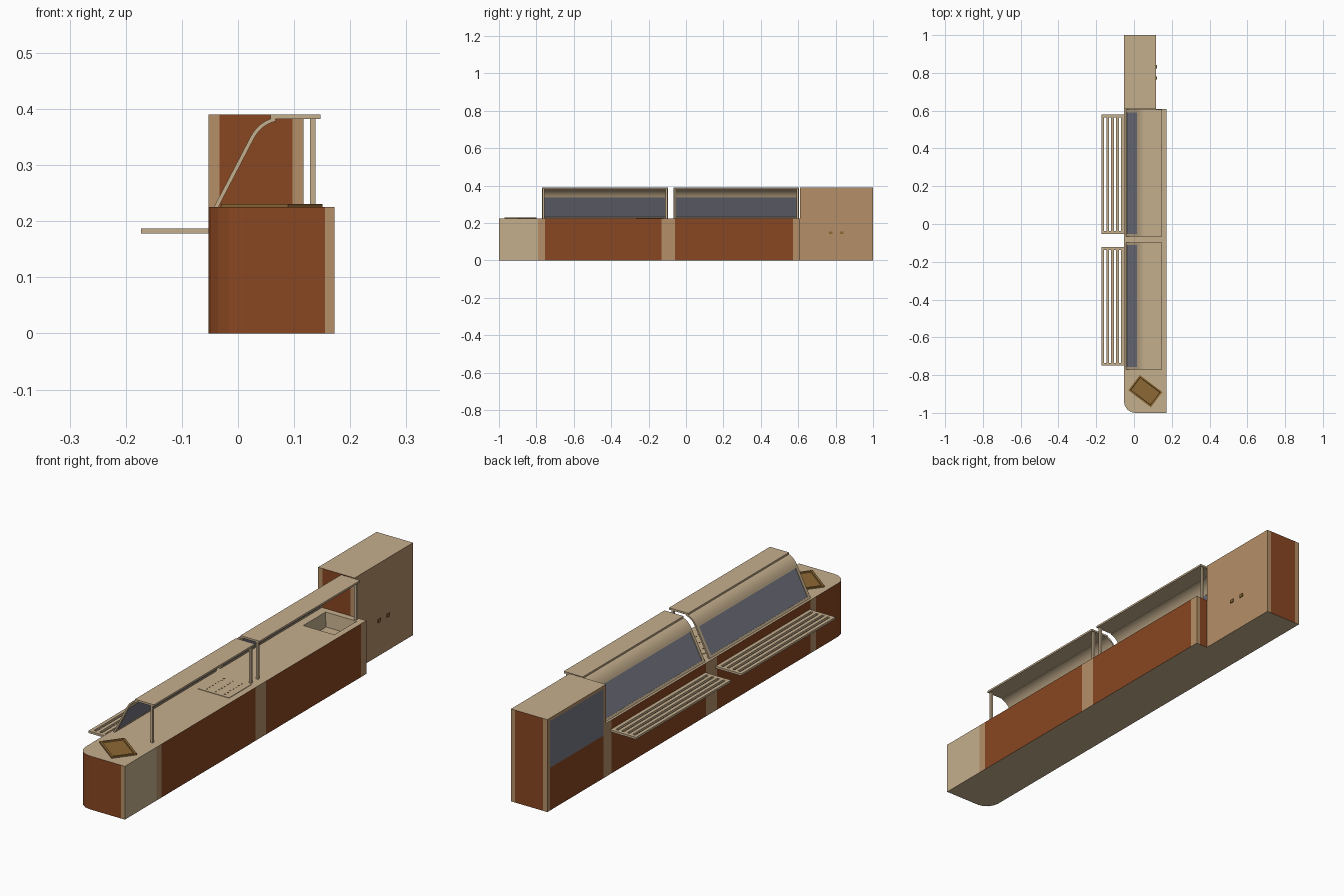
import bpy, bmesh, math
from mathutils import Vector, Matrix

if "Cube" in bpy.data.objects:
    bpy.data.objects.remove(bpy.data.objects["Cube"])

# ---- colours
COLOURS = {
    "cream": (0.56, 0.43, 0.27), "tan": (0.46, 0.28, 0.14),
    "brown": (0.25, 0.062, 0.016), "glass_grey": (0.19, 0.19, 0.24),
    "gold": (0.27, 0.14, 0.035), "dark_brown": (0.08, 0.05, 0.025),
}
NAMES = list(COLOURS)
MATS = []
for n, c in COLOURS.items():
    m = bpy.data.materials.new(n)
    m.diffuse_color = (*c, 1)
    m.use_nodes = True
    m.node_tree.nodes["Principled BSDF"].inputs["Base Color"].default_value = m.diffuse_color
    MATS.append(m)


def finish(name, bm, rule):
    """Turn a bmesh into an object; rule is a colour name or f(centre, normal)."""
    bmesh.ops.recalc_face_normals(bm, faces=bm.faces)
    me = bpy.data.meshes.new(name)
    for m in MATS:
        me.materials.append(m)
    for f in bm.faces:
        col = rule if isinstance(rule, str) else rule(f.calc_center_median(), f.normal)
        f.material_index = NAMES.index(col)
    bm.to_mesh(me)
    bm.free()
    ob = bpy.data.objects.new(name, me)
    bpy.context.collection.objects.link(ob)
    return ob


def box_bm(x, y, z, bm=None):
    bm = bm or bmesh.new()
    size = Vector((x[1] - x[0], y[1] - y[0], z[1] - z[0]))
    mid = Vector((x[0] + x[1], y[0] + y[1], z[0] + z[1])) / 2
    bmesh.ops.create_cube(bm, size=1, matrix=Matrix.Translation(mid) @ Matrix.Diagonal((*size, 1)))
    return bm


def box(name, x, y, z, rule):
    return finish(name, box_bm(x, y, z), rule)


def prism_bm(pts, axis, lo, hi):
    """Extrude a 2D outline along y (points are x, z) or z (points are x, y)."""
    bm = bmesh.new()
    put = (lambda p, h: (p[0], h, p[1])) if axis == "y" else (lambda p, h: (p[0], p[1], h))
    a = [bm.verts.new(put(p, lo)) for p in pts]
    b = [bm.verts.new(put(p, hi)) for p in pts]
    bm.faces.new(a)
    bm.faces.new(b)
    for i in range(len(pts)):
        j = (i + 1) % len(pts)
        bm.faces.new((a[i], a[j], b[j], b[i]))
    bmesh.ops.recalc_face_normals(bm, faces=bm.faces)
    return bm


def cut(bm, axis, values):
    """Slice the mesh at coordinates along one axis."""
    no = Vector((0, 0, 0))
    no[axis] = 1
    for v in values:
        bmesh.ops.bisect_plane(bm, geom=bm.verts[:] + bm.edges[:] + bm.faces[:],
                               plane_co=no * v, plane_no=no)


XL, XR, TOP = -0.053, 0.172, 0.225
GUARDS = [(-0.77, -0.097), (-0.067, 0.605)]

# ---- serving counter with sunken food pans
bm = box_bm((XL, XR), (-0.79, 0.61), (0, TOP))
cut(bm, 0, (0.0, 0.145, 0.155))
cut(bm, 1, (-0.755, -0.13, -0.058, 0.573))
bays = []
for y0, y1 in GUARDS:
    step = (y1 - y0 - 0.03) / 4
    for i in range(4):
        a = y0 + 0.015 + i * step
        bays.append((a + 0.006, a + step - 0.006))
cut(bm, 1, [v for b in bays for v in b])
bmesh.ops.recalc_face_normals(bm, faces=bm.faces)
GRILL = bays[3]
pans = []
for f in bm.faces:
    c = f.calc_center_median()
    if f.normal.z > 0.9 and 0 < c.x < 0.145:
        if any(a < c.y < b for a, b in bays if (a, b) != GRILL):
            pans.append(f)
pans = bmesh.ops.dissolve_faces(bm, faces=pans)["region"]
bmesh.ops.inset_individual(bm, faces=pans, thickness=0.006, depth=-0.06)


def counter_rule(c, n):
    if abs(n.x) > 0.9 and (c.x < XL + 0.001 or c.x > XR - 0.001):
        pilaster = c.y < -0.755 or -0.13 < c.y < -0.058 or c.y > 0.573
        return "tan" if pilaster else "brown"
    if n.y > 0.9 and c.y > 0.609:
        return "tan" if c.x > 0.155 else "brown"
    return "cream"


finish("serving_counter", bm, counter_rule)

# ---- perforated drain plate in the last bay of the first run
box("drain_plate", (0.0, 0.145), GRILL, (TOP, TOP + 0.002), "cream")
bm = bmesh.new()
for i in range(3):
    for j in range(7):
        x = 0.03 + i * 0.042
        y = GRILL[0] + 0.018 + j * (GRILL[1] - GRILL[0] - 0.036) / 6
        box_bm((x - 0.003, x + 0.003), (y - 0.003, y + 0.003), (TOP + 0.002, TOP + 0.0026), bm)
finish("drain_holes", bm, "dark_brown")

# ---- end counter with one rounded corner
R = 0.06
arc = [(XL + R - R * math.cos(t), -1 + R - R * math.sin(t))
       for t in (i * math.pi / 8 for i in range(5))]
bm = prism_bm([(XL, -0.79)] + arc + [(XR, -1), (XR, -0.79)], "z", 0, TOP)
cut(bm, 0, (0.155,))


def end_rule(c, n):
    if abs(n.z) > 0.9 or n.x > 0.9:
        return "cream"
    return "tan" if c.x > 0.155 else "brown"


finish("end_counter", bm, end_rule)

# ---- small rotated tray lying on the end counter
bm = bmesh.new()
bmesh.ops.create_cube(bm, size=1, matrix=Matrix.Translation((0.06, -0.885, TOP + 0.003))
                      @ Matrix.Rotation(math.radians(-37), 4, "Z")
                      @ Matrix.Diagonal((0.15, 0.102, 0.006, 1)))
lid = [f for f in bm.faces if f.normal.z > 0.9]
bmesh.ops.inset_individual(bm, faces=lid, thickness=0.012)
bmesh.ops.inset_individual(bm, faces=lid, thickness=0.002, depth=-0.004)
finish("counter_tray", bm, "gold")

# ---- tall cabinet
CX, CH = 0.117, 0.39
bm = box_bm((XL, CX), (0.61, 1.0), (0, CH))
cut(bm, 0, (-0.033, 0.097))
cut(bm, 1, (0.625, 0.982))
cut(bm, 2, (0.18, 0.377))


def cabinet_rule(c, n):
    if abs(n.z) > 0.9:
        return "cream"
    if n.x > 0.9:
        return "tan"
    if n.x < -0.9:
        if not 0.625 < c.y < 0.982 or c.z > 0.377:
            return "tan"
        return "glass_grey" if c.z > 0.18 else "brown"
    return "brown" if -0.033 < c.x < 0.097 else "tan"


finish("tall_cabinet", bm, cabinet_rule)
for i, y in enumerate((0.773, 0.832)):
    box(f"cabinet_knob_{i + 1}", (CX, CX + 0.004), (y - 0.009, y + 0.009), (0.142, 0.156), "gold")

# ---- sneeze guards: leaning glass, curved hood, flat roof and posts
LEAN = Vector((0.067, 0.129)).normalized()
OUT = Vector((-LEAN.y, LEAN.x))
FOOT = Vector((-0.043, TOP))


def slat(s0, s1, d0, d1):
    """Cross-section of a leaning slat from s0 to s1 up the slope."""
    return [FOOT + LEAN * s - OUT * d for s, d in ((s0, d0), (s1, d0), (s1, d1), (s0, d1))]


SLOPE = 0.142                      # length of the straight part
TH = 0.007                         # frame thickness
start, end = FOOT + LEAN * SLOPE, Vector((0.066, 0.385))
ctrl = Vector((0.037, 0.378))
hood_out, hood_in = [], []
for i in range(7):
    t = i / 6
    p = start * (1 - t) ** 2 + ctrl * 2 * t * (1 - t) + end * t * t
    d = ((ctrl - start) * (1 - t) + (end - ctrl) * t).normalized()
    hood_out.append(p)
    hood_in.append(p + Vector((d.y, -d.x)) * TH)

for k, (y0, y1) in enumerate(GUARDS, 1):
    for side, a in (("front", y0), ("back", y1 - 0.014)):
        finish(f"guard_{k}_{side}_frame", prism_bm(slat(0, SLOPE, 0, TH), "y", a, a + 0.014), "cream")
        py = y0 + 0.003 if side == "front" else y1 - 0.013
        box(f"guard_{k}_{side}_post", (0.128, 0.138), (py, py + 0.01), (TOP, 0.383), "cream")
    finish(f"guard_{k}_bottom_frame", prism_bm(slat(0, 0.01, 0, TH), "y", y0 + 0.014, y1 - 0.014), "cream")
    finish(f"guard_{k}_top_frame", prism_bm(slat(0.13, SLOPE, 0, TH), "y", y0 + 0.014, y1 - 0.014), "cream")
    finish(f"guard_{k}_glass", prism_bm(slat(0.008, 0.132, 0.002, 0.005), "y", y0 + 0.012, y1 - 0.012),
           "glass_grey")
    hood = finish(f"guard_{k}_hood", prism_bm(hood_out + hood_in[::-1], "y", y0, y1), "cream")
    bpy.context.view_layer.objects.active = hood
    hood.select_set(True)
    bpy.ops.object.shade_smooth_by_angle(angle=math.radians(35))
    hood.select_set(False)
    box(f"guard_{k}_roof", (0.058, 0.147), (y0, y1), (0.382, 0.39), "cream")

# ---- slatted tray rails on the customer side
for k, (y0, y1) in enumerate(((-0.75, -0.122), (-0.053, 0.58)), 1):
    bm = bmesh.new()
    bar, x0 = 0.015, -0.173
    gap = (XL - x0 - 5 * bar) / 4
    for i in range(5):
        x = x0 + i * (bar + gap)
        box_bm((x, x + bar), (y0, y1), (0.178, 0.187), bm)
        if i < 4:
            for a in (y0, y1 - 0.015):
                box_bm((x + bar, x + bar + gap), (a, a + 0.015), (0.178, 0.187), bm)
    finish(f"tray_rail_{k}", bm, "cream")
